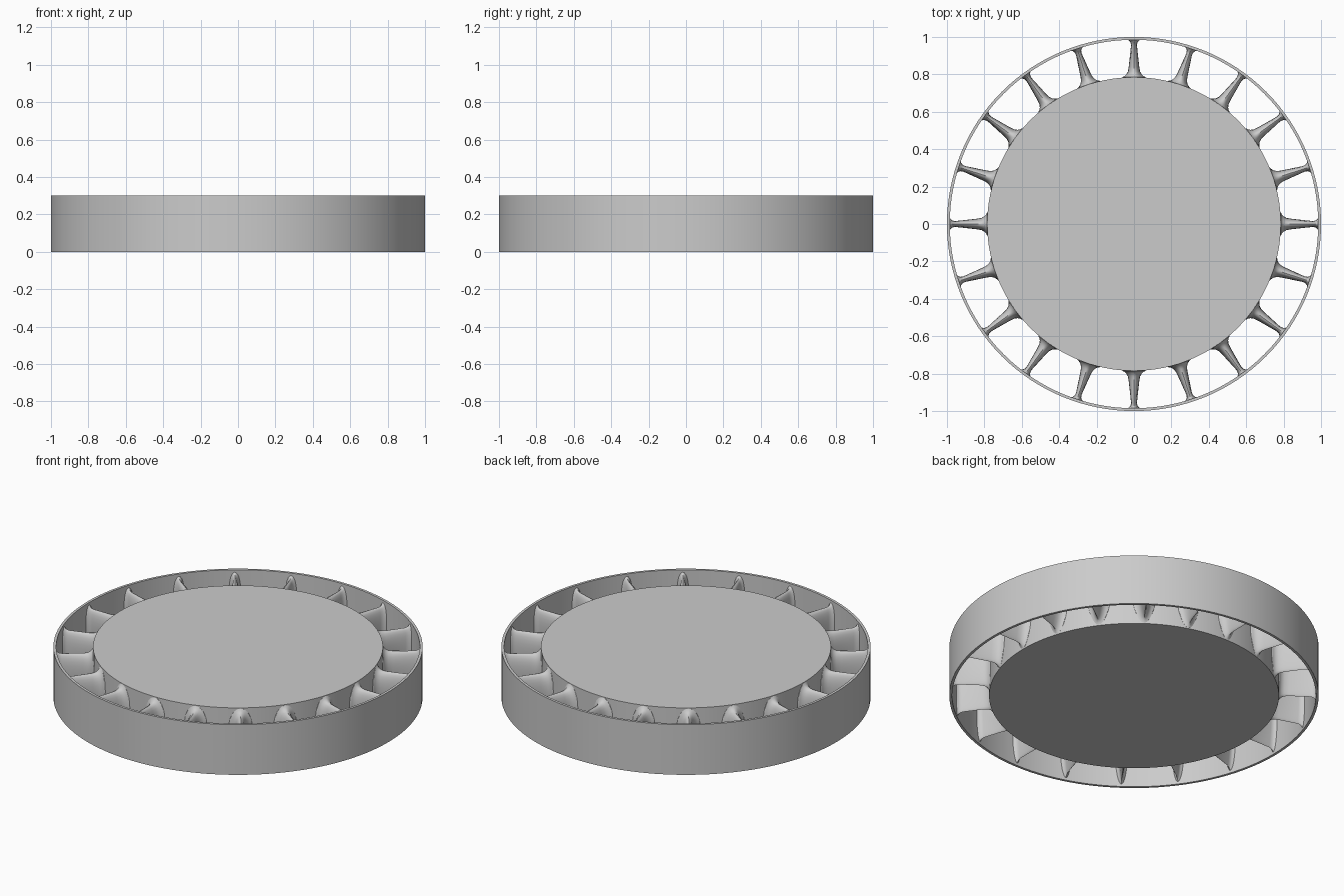
import bpy, bmesh, math

if "Cube" in bpy.data.objects:
    bpy.data.objects.remove(bpy.data.objects["Cube"])

HEIGHT = 0.3
HUB_R, RING_IN, RING_OUT = 0.785, 0.985, 1.0
VANES = 20

grey = bpy.data.materials.new("light grey metal")
grey.use_nodes = True
colour = (0.6, 0.6, 0.6, 1)
grey.diffuse_color = colour
grey.node_tree.nodes["Principled BSDF"].inputs["Base Color"].default_value = colour


def finish(bm, name):
    bmesh.ops.recalc_face_normals(bm, faces=bm.faces)
    mesh = bpy.data.meshes.new(name)
    bm.to_mesh(mesh)
    bm.free()
    mesh.materials.append(grey)
    ob = bpy.data.objects.new(name, mesh)
    bpy.context.collection.objects.link(ob)
    bpy.ops.object.select_all(action='DESELECT')
    ob.select_set(True)
    bpy.context.view_layer.objects.active = ob
    bpy.ops.object.shade_smooth_by_angle(angle=math.radians(35))
    return ob


def bridge(bm, a, b):
    for i in range(len(a)):
        j = (i + 1) % len(a)
        bm.faces.new((a[i], a[j], b[j], b[i]))


def circle(bm, r, z, n=128):
    return [bm.verts.new((r * math.cos(math.tau * i / n), r * math.sin(math.tau * i / n), z))
            for i in range(n)]


# Solid central disc
bm = bmesh.new()
low, high = circle(bm, HUB_R, 0), circle(bm, HUB_R, HEIGHT)
bridge(bm, low, high)
bm.faces.new(low)
bm.faces.new(high)
finish(bm, "hub")

# Thin outer band
bm = bmesh.new()
loops = [circle(bm, r, z) for r, z in
         ((RING_IN, 0), (RING_OUT, 0), (RING_OUT, HEIGHT), (RING_IN, HEIGHT))]
for k in range(4):
    bridge(bm, loops[k], loops[(k + 1) % 4])
finish(bm, "outer_ring")


def section(bm, r, half, flare, n=28):
    """Streamlined outline, blunt edge up, grown by the fillet flare."""
    loop = []
    for i in range(n):
        a = math.tau * i / n
        up = math.cos(a)
        # thickest above the middle, thin along the bottom edge
        side = math.sin(a) * (0.78 + 0.32 * up)
        loop.append(bm.verts.new((r, side * half + math.sin(a) * flare,
                                  HEIGHT / 2 + up * (0.118 + min(flare, 0.028)))))
    return loop


# Radial vanes: radius, half thickness, fillet flare
STATIONS = ((0.775, 0.040, 0.036), (0.785, 0.040, 0.030), (0.79, 0.039, 0.020),
            (0.80, 0.038, 0.010), (0.815, 0.036, 0.003), (0.84, 0.034, 0),
            (0.955, 0.019, 0), (0.968, 0.018, 0.003), (0.978, 0.018, 0.009),
            (0.985, 0.018, 0.018), (0.99, 0.018, 0.020))
bm = bmesh.new()
rings = [section(bm, *s) for s in STATIONS]
for a, b in zip(rings, rings[1:]):
    bridge(bm, a, b)
bm.faces.new(rings[0])
bm.faces.new(rings[-1])
vane = finish(bm, "vane_01")
for k in range(1, VANES):
    copy = bpy.data.objects.new(f"vane_{k + 1:02d}", vane.data)
    copy.rotation_euler.z = math.tau * k / VANES
    bpy.context.collection.objects.link(copy)
